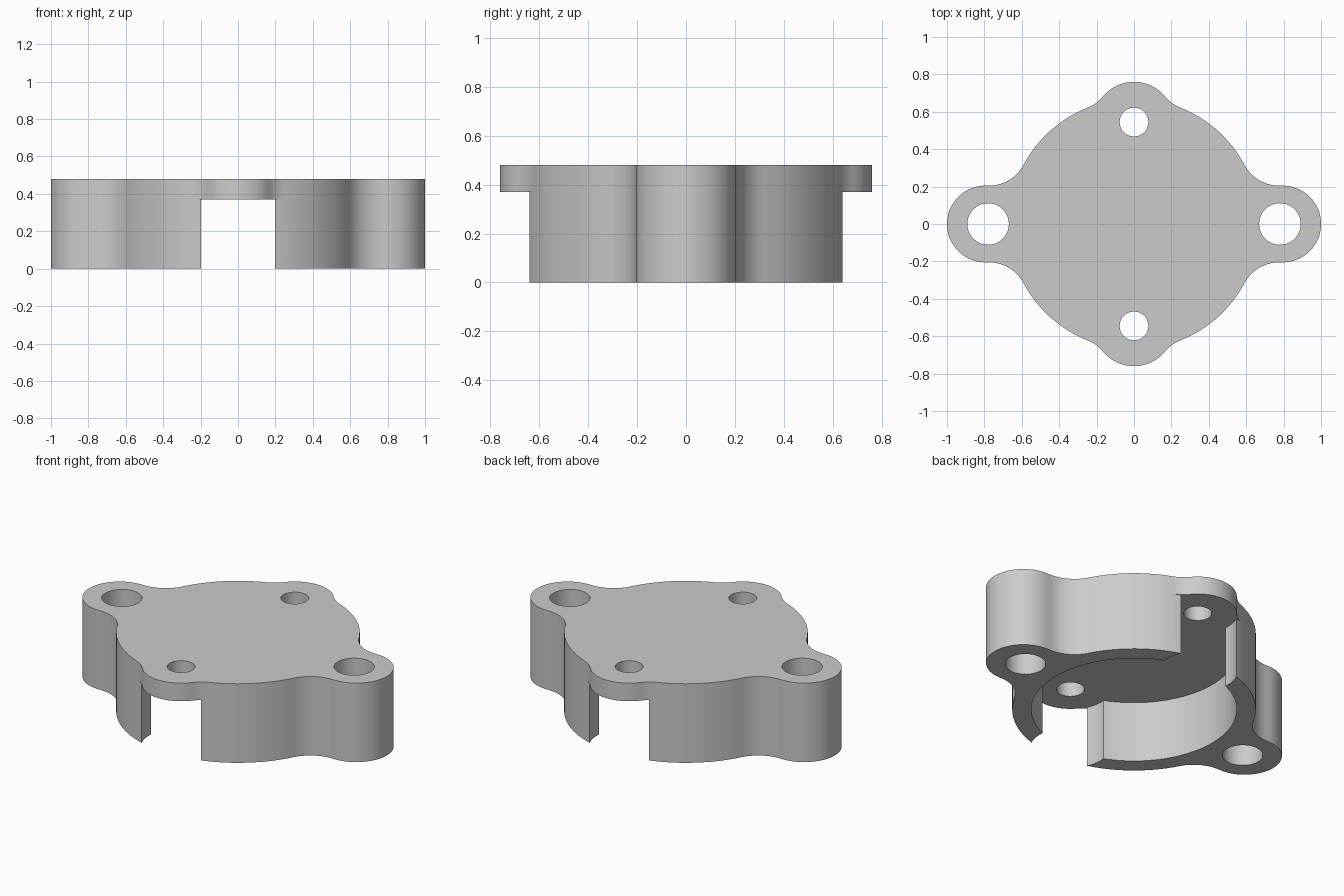
import bpy
import bmesh
from math import atan2, cos, sin, pi, sqrt, hypot

cube = bpy.data.objects.get("Cube")
if cube:
    bpy.data.objects.remove(cube, do_unlink=True)

# Main dimensions
TOP, UNDER = 0.48, 0.37
BODY_R, CAVITY_R, FILLET = 0.67, 0.565, 0.21
EAR_X, EAR_R = 0.795, 0.205
LOBE_Y, LOBE_R, SLOT_R = 0.545, 0.215, 0.22


def arc(cx, cy, r, a0, a1, n):
    angles = [a0 + (a1 - a0) * i / n for i in range(n + 1)]
    return [(cx + r * cos(a), cy + r * sin(a)) for a in angles]


def meet(r_origin, r_lobe):
    """Where a circle round the origin meets one round the lobe centre."""
    y = (r_origin ** 2 - r_lobe ** 2 + LOBE_Y ** 2) / (2 * LOBE_Y)
    return sqrt(r_origin ** 2 - y * y), y


def angle(p, cy=0):
    return atan2(p[1] - cy, p[0])


def clean(points):
    """Drop repeated neighbours from a closed loop."""
    return [p for i, p in enumerate(points)
            if hypot(p[0] - points[i - 1][0], p[1] - points[i - 1][1]) > 1e-5]


def mirror_y(points):
    return points + [(x, -y) for x, y in reversed(points)]


def mirror_x(points):
    return points + [(-x, y) for x, y in reversed(points)]


# One quadrant: ear and body side, rounded lobe, slot and cavity edge
ear_fillet = (sqrt((BODY_R + FILLET) ** 2 - (EAR_R + FILLET) ** 2), EAR_R + FILLET)
lobe_fillet = meet(BODY_R + FILLET, LOBE_R + FILLET)
slot_out, slot_in = meet(BODY_R, SLOT_R), meet(CAVITY_R, SLOT_R)

side = arc(EAR_X, 0, EAR_R, 0, pi / 2, 20)
side += arc(*ear_fillet, FILLET, -pi / 2, angle(ear_fillet) - pi, 14)
side += arc(0, 0, BODY_R, angle(ear_fillet), angle(lobe_fillet), 16)
lobe = arc(*lobe_fillet, FILLET, angle(lobe_fillet) - pi,
           atan2(LOBE_Y - lobe_fillet[1], -lobe_fillet[0]), 8)
lobe += arc(0, LOBE_Y, LOBE_R, angle(lobe_fillet, LOBE_Y), pi / 2, 14)
inner = arc(0, 0, BODY_R, angle(lobe_fillet), angle(slot_out), 3)
inner += arc(0, LOBE_Y, SLOT_R, angle(slot_out, LOBE_Y), angle(slot_in, LOBE_Y), 6)
inner += arc(0, 0, CAVITY_R, angle(slot_in), 0, 28)

# Full loops
outline = clean(mirror_x(mirror_y((side + lobe)[::-1])))
wall = clean(mirror_y(side + inner))
underside = clean(mirror_x(mirror_y(lobe[::-1] + inner)))
ear_holes = [clean(arc(x, 0, 0.111, 0, 2 * pi, 40)) for x in (-0.78, 0.78)]
lobe_holes = [clean(arc(0, y, 0.077, 0, 2 * pi, 32)) for y in (-LOBE_Y, LOBE_Y)]
walls = [wall, [(-x, y) for x, y in wall]]

bm = bmesh.new()


def ring(points, z):
    return [bm.verts.new((x, y, z)) for x, y in points]


def band(points, z0, z1):
    low, high = ring(points, z0), ring(points, z1)
    for i in range(len(points)):
        bm.faces.new((low[i - 1], low[i], high[i], high[i - 1]))


def cap(loops, z, up):
    edges = []
    for points in loops:
        verts = ring(points, z)
        edges += [bm.edges.new((verts[i - 1], verts[i])) for i in range(len(verts))]
    bmesh.ops.triangle_fill(bm, use_beauty=True, edges=edges, normal=(0, 0, up))


# Flat faces: top, flange underside with cavity ceiling, wall feet
cap([outline] + ear_holes + lobe_holes, TOP, 1)
cap([underside] + lobe_holes, UNDER, -1)
for foot, hole in zip(walls, ear_holes[::-1]):
    cap([foot, hole], 0, -1)

# Upright faces
band(outline, UNDER, TOP)
for foot in walls:
    band(foot, 0, UNDER)
for hole in ear_holes:
    band(hole, 0, TOP)
for hole in lobe_holes:
    band(hole, UNDER, TOP)

bmesh.ops.remove_doubles(bm, verts=bm.verts, dist=1e-5)
bmesh.ops.recalc_face_normals(bm, faces=bm.faces)
mesh = bpy.data.meshes.new("flanged_cover")
bm.to_mesh(mesh)
bm.free()

# Plain grey material
grey = bpy.data.materials.new("plain_grey")
grey.use_nodes = True
color = (0.6, 0.6, 0.6, 1)
grey.diffuse_color = color
for node in grey.node_tree.nodes:
    if node.type == 'BSDF_PRINCIPLED':
        node.inputs["Base Color"].default_value = color
mesh.materials.append(grey)

cover = bpy.data.objects.new("flanged_cover", mesh)
bpy.context.collection.objects.link(cover)
bpy.ops.object.select_all(action='DESELECT')
cover.select_set(True)
bpy.context.view_layer.objects.active = cover
bpy.ops.object.shade_smooth_by_angle(angle=pi / 6)
